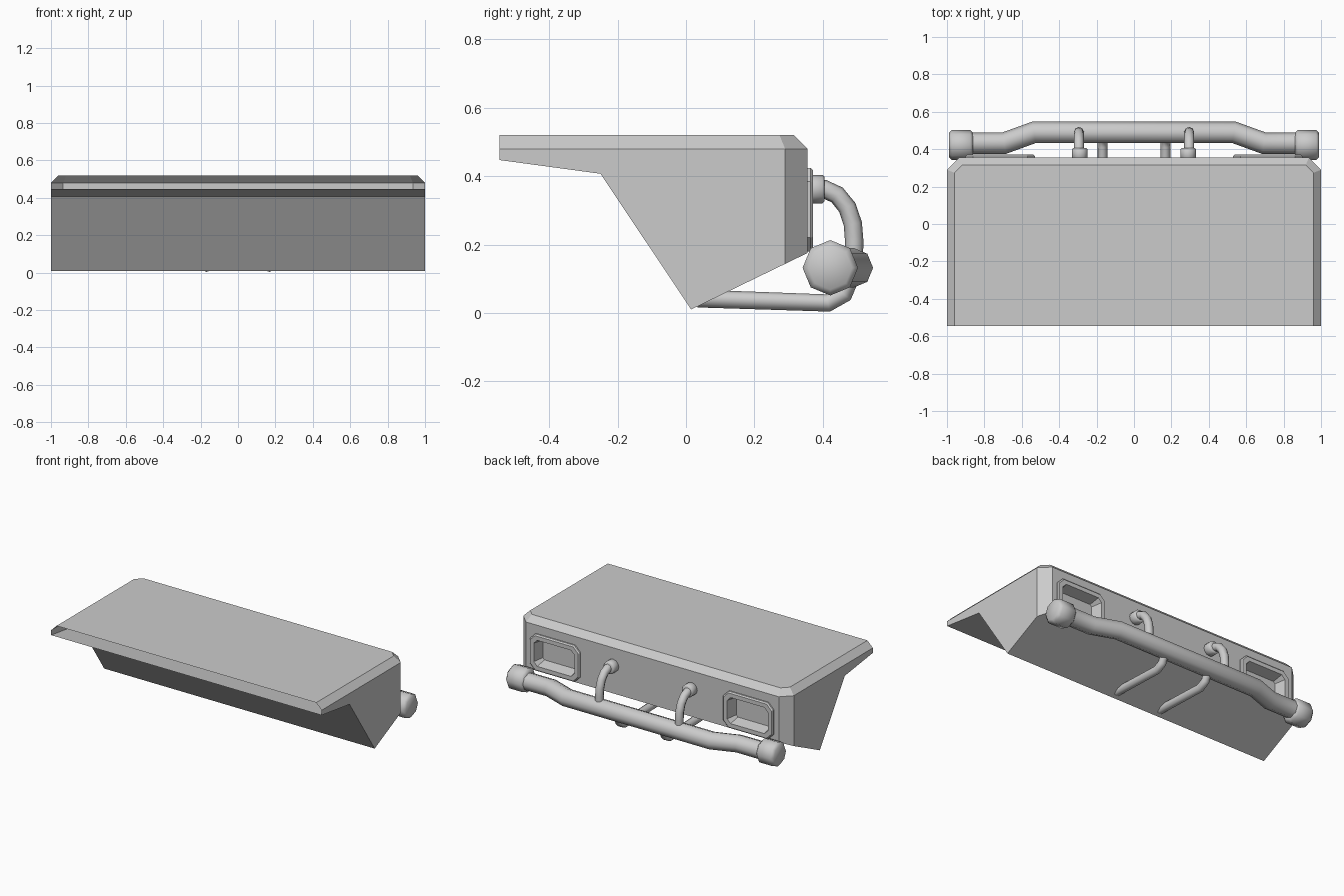
import bpy, bmesh
from math import radians, pi
from mathutils import Vector

if "Cube" in bpy.data.objects:
    bpy.data.objects.remove(bpy.data.objects["Cube"], do_unlink=True)

grey = bpy.data.materials.new("plain_grey")
grey.use_nodes = True
colour = (0.6, 0.6, 0.6, 1)
grey.diffuse_color = colour
grey.node_tree.nodes["Principled BSDF"].inputs["Base Color"].default_value = colour


def add(name, data):
    ob = bpy.data.objects.new(name, data)
    bpy.context.collection.objects.link(ob)
    data.materials.append(grey)
    return ob


def activate(ob):
    bpy.ops.object.select_all(action='DESELECT')
    ob.select_set(True)
    bpy.context.view_layer.objects.active = ob


def mesh_from(name, bm):
    me = bpy.data.meshes.new(name)
    bm.to_mesh(me)
    bm.free()
    return add(name, me)


def smooth(ob, angle=50):
    activate(ob)
    bpy.ops.object.shade_smooth_by_angle(angle=radians(angle))


def tube(name, points, radius):
    cu = bpy.data.curves.new(name, 'CURVE')
    cu.dimensions = '3D'
    cu.bevel_depth = radius
    cu.bevel_resolution = 2
    cu.use_fill_caps = True
    sp = cu.splines.new('POLY')
    sp.points.add(len(points) - 1)
    for p, co in zip(sp.points, points):
        p.co = (*co, 1)
    ob = add(name, cu)
    activate(ob)
    bpy.ops.object.convert(target='MESH')
    smooth(bpy.context.object)


def drum(name, centre, radius, length, turn, sides, bevel):
    bpy.ops.mesh.primitive_cylinder_add(vertices=sides, radius=radius, depth=length,
                                        location=centre, rotation=turn)
    ob = bpy.context.object
    ob.name = name
    ob.data.materials.append(grey)
    mod = ob.modifiers.new("rim", 'BEVEL')
    mod.width = bevel
    mod.segments = 1
    mod.limit_method = 'ANGLE'
    mod.angle_limit = radians(60)
    activate(ob)
    bpy.ops.object.modifier_apply(modifier="rim")
    smooth(ob)


# Body: side profile swept across, then chamfered by planes
profile = [(-0.545, 0.52), (-0.545, 0.447), (-0.25, 0.407), (0.015, 0.01),
           (0.355, 0.175), (0.355, 0.52)]
bm = bmesh.new()
face = bm.faces.new([bm.verts.new((-1, y, z)) for y, z in profile])
ext = bmesh.ops.extrude_face_region(bm, geom=[face])
bmesh.ops.translate(bm, vec=(2, 0, 0),
                    verts=[g for g in ext["geom"] if isinstance(g, bmesh.types.BMVert)])


def chop(point, normal):
    geom = bm.verts[:] + bm.edges[:] + bm.faces[:]
    cut = bmesh.ops.bisect_plane(bm, geom=geom, plane_co=point, plane_no=Vector(normal).normalized(),
                                 clear_outer=True)["geom_cut"]
    bmesh.ops.holes_fill(bm, edges=[g for g in cut if isinstance(g, bmesh.types.BMEdge)], sides=0)


for s in (-1, 1):
    chop((s, 0.29, 0.3), (s, 1, 0))
for s in (-1, 1):
    chop((s, 0, 0.48), (s, 0, 1))
chop((0, 0.355, 0.48), (0, 1, 1))
for s in (-1, 1):
    chop((s, 0.29, 0.48), (s * 0.707, 0.707, 1))
bmesh.ops.recalc_face_normals(bm, faces=bm.faces[:])
body = mesh_from("body_shell", bm)

# Rear recessed windows with raised frames
WX, WZ, HX, HZ = 0.715, 0.302, 0.185, 0.122


def ring(bm, cx, inset, y, c):
    a, b = HX - inset, HZ - inset
    corners = [(a, b - c), (a - c, b), (c - a, b), (-a, b - c),
               (-a, c - b), (c - a, -b), (a - c, -b), (a, c - b)]
    return [bm.verts.new((cx + x, y, WZ + z)) for x, z in corners]


for s, side in ((1, "left"), (-1, "right")):
    bpy.ops.mesh.primitive_cube_add(size=1, location=(s * WX, 0.355, WZ))
    cutter = bpy.context.object
    cutter.scale = (2 * HX - 0.06, 0.13, 2 * HZ - 0.06)
    cutter.hide_render = True
    mod = body.modifiers.new("recess", 'BOOLEAN')
    mod.operation = 'DIFFERENCE'
    mod.object = cutter
    activate(body)
    bpy.ops.object.modifier_apply(modifier="recess")
    bpy.data.objects.remove(cutter, do_unlink=True)

    bm = bmesh.new()
    rings = [ring(bm, s * WX, *r) for r in ((0, 0.353, 0.04), (0, 0.364, 0.04), (0.008, 0.372, 0.036),
                                            (0.035, 0.372, 0.025), (0.052, 0.3, 0.012))]
    for lo, hi in zip(rings, rings[1:]):
        for i in range(8):
            j = (i + 1) % 8
            bm.faces.new((lo[i], lo[j], hi[j], hi[i]))
    floor = bm.faces.new(rings[-1])
    bmesh.ops.recalc_face_normals(bm, faces=bm.faces[:])
    floor.normal_update()
    if floor.normal.y < 0:
        bmesh.ops.reverse_faces(bm, faces=bm.faces[:])
    mesh_from(side + "_window_frame", bm)

# Open the front end of the shell
bm = bmesh.new()
bm.from_mesh(body.data)
front = [f for f in bm.faces if f.normal.y < -0.99 and f.calc_center_median().y < -0.54]
bmesh.ops.delete(bm, geom=front, context='FACES')
bm.to_mesh(body.data)
bm.free()

# Bumper tube with stepped ends
half = [(0.535, 0.49), (0.695, 0.432), (0.9, 0.432)]
path = [(-x, y, 0.132) for x, y in reversed(half)] + [(x, y, 0.132) for x, y in half]
tube("bumper_tube", path, 0.058)

# End caps, upper hooks with flanges, lower struts
hook = [(0.36, 0.362), (0.405, 0.362), (0.442, 0.345), (0.472, 0.308), (0.488, 0.26),
        (0.492, 0.21), (0.49, 0.14)]
strut = [(0.035, 0.042), (0.415, 0.029), (0.462, 0.055), (0.488, 0.12)]
for s, side in ((1, "left"), (-1, "right")):
    drum(side + "_end_cap", (s * 0.925, 0.422, 0.132), 0.081, 0.13, (0, pi / 2, 0), 8, 0.016)
    drum(side + "_hook_flange", (s * 0.29, 0.375, 0.362), 0.042, 0.06, (pi / 2, 0, 0), 12, 0.006)
    tube(side + "_hook", [(s * 0.295, y, z) for y, z in hook], 0.027)
    tube(side + "_strut", [(s * 0.168, y, z) for y, z in strut], 0.026)
